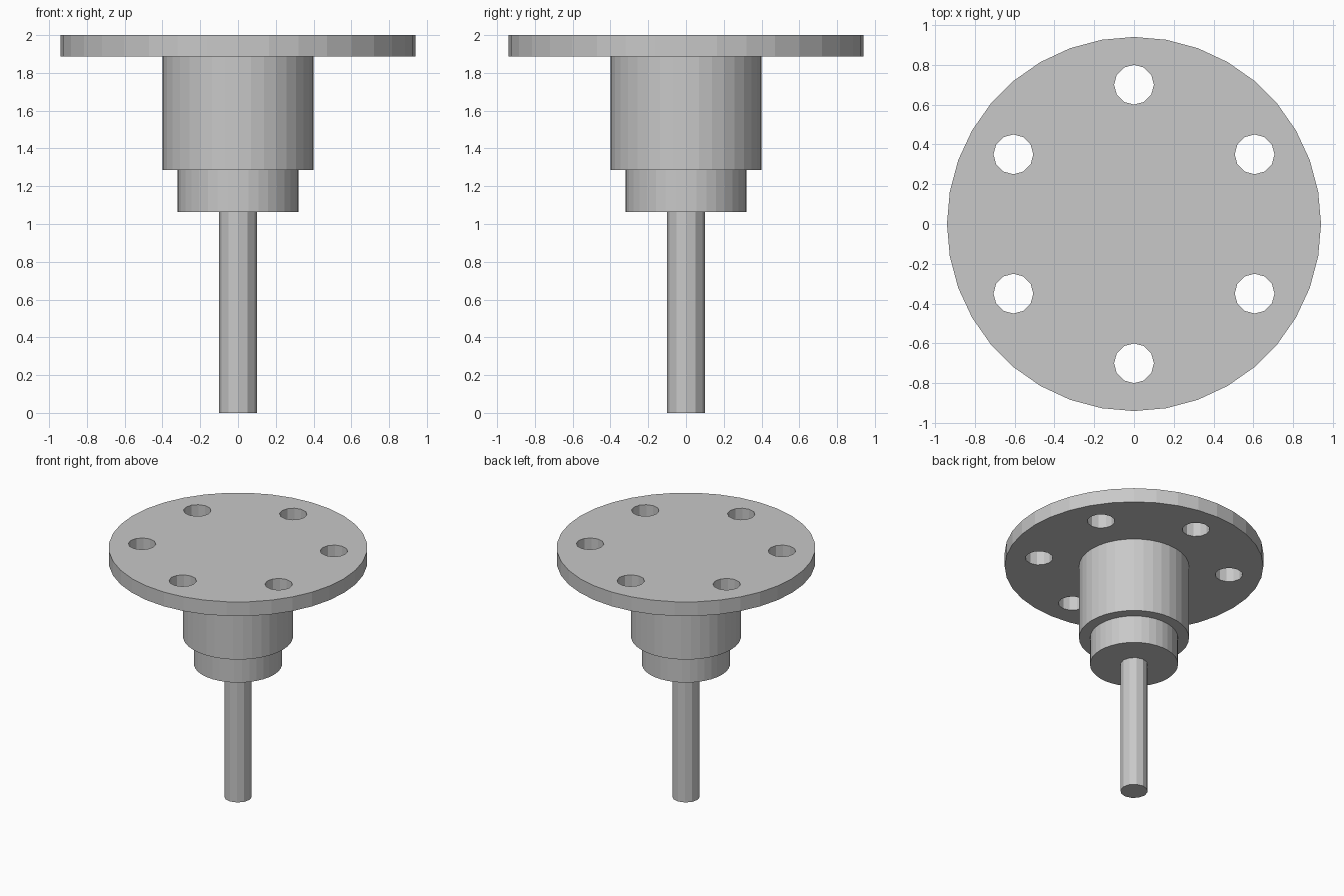
import bpy
import math

cube = bpy.data.objects.get("Cube")
if cube:
    bpy.data.objects.remove(cube, do_unlink=True)

# Single plain metal colour
steel = bpy.data.materials.new("steel_grey")
steel.use_nodes = True
steel.diffuse_color = (0.58, 0.58, 0.58, 1)
steel.node_tree.nodes["Principled BSDF"].inputs["Base Color"].default_value = steel.diffuse_color


def cylinder(name, radius, bottom, top, sides, x=0, y=0):
    bpy.ops.mesh.primitive_cylinder_add(
        vertices=sides, radius=radius, depth=top - bottom,
        location=(x, y, (top + bottom) / 2))
    obj = bpy.context.object
    obj.name = name
    obj.data.materials.append(steel)
    return obj


# Stem and stepped hub, from the ground up
cylinder("shaft", 0.1, 0, 1.064, 12)
cylinder("collar", 0.32, 1.064, 1.286, 36)
cylinder("hub", 0.4, 1.286, 1.886, 36)

# Mounting flange with a ring of six through holes
flange = cylinder("flange", 0.94, 1.886, 2, 36)
for i in range(6):
    angle = math.radians(30 + 60 * i)
    cutter = cylinder("hole_cutter", 0.1, 1.8, 2.1, 12,
                      0.7 * math.cos(angle), 0.7 * math.sin(angle))
    cutter.hide_render = True
    cut = flange.modifiers.new("bolt_hole", "BOOLEAN")
    cut.operation = "DIFFERENCE"
    cut.solver = "EXACT"
    cut.object = cutter
    bpy.context.view_layer.objects.active = flange
    bpy.ops.object.modifier_apply(modifier=cut.name)
    bpy.data.objects.remove(cutter, do_unlink=True)
